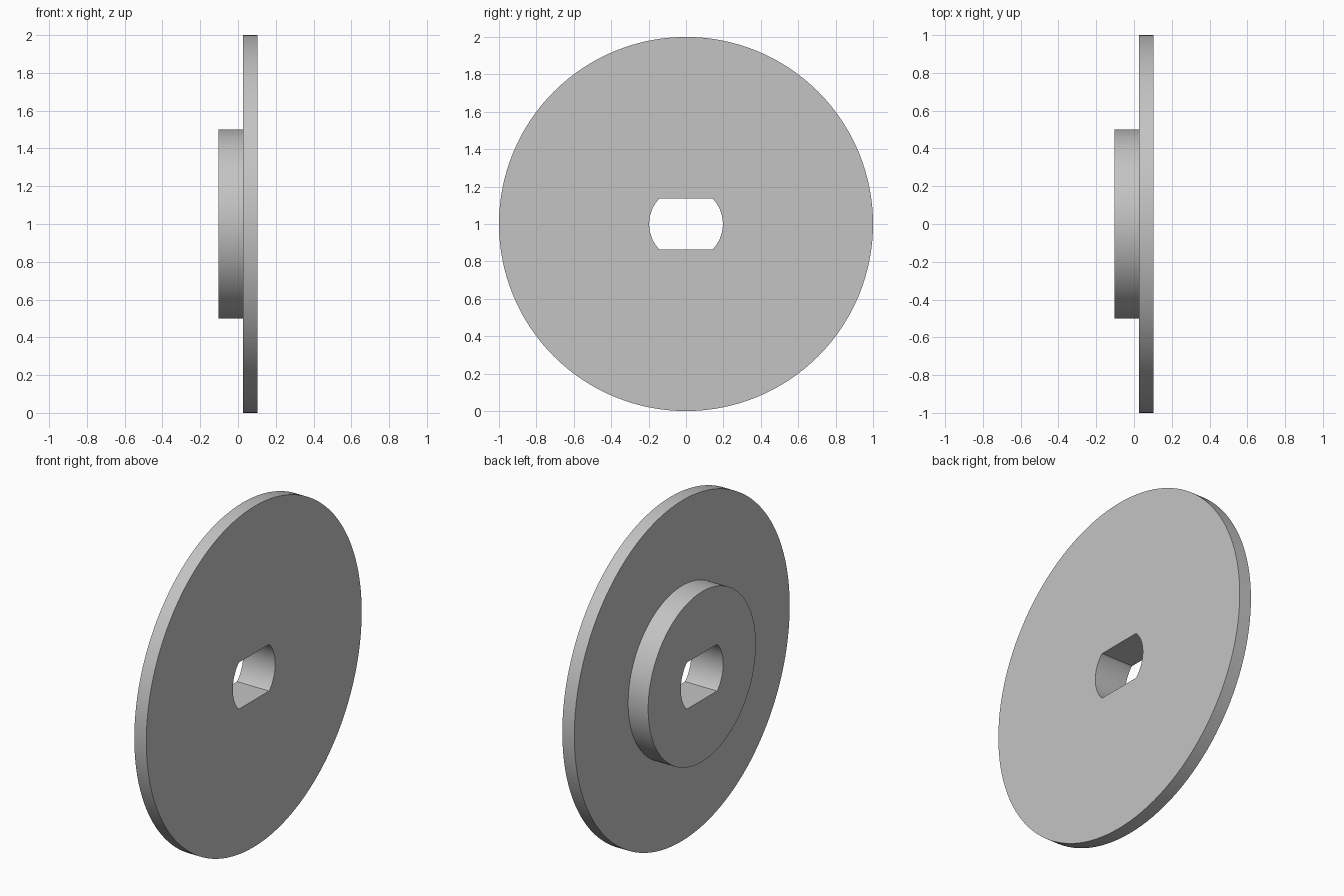
import bpy, bmesh
from math import sin, cos, pi, radians

if "Cube" in bpy.data.objects:
    bpy.data.objects.remove(bpy.data.objects["Cube"], do_unlink=True)

SEGMENTS = 128
BORE_RADIUS, BORE_HALF_HEIGHT = 0.197, 0.137
BACK, STEP, FRONT = -0.104, 0.026, 0.104   # along the x axle

grey = bpy.data.materials.new("plain grey")
grey.use_nodes = True
colour = (0.55, 0.55, 0.55, 1)
grey.diffuse_color = colour
grey.node_tree.nodes["Principled BSDF"].inputs["Base Color"].default_value = colour

bm = bmesh.new()


def ring(x, radius, limit=2.0):
    """Circle around the axle, cut flat above and below the limit."""
    verts = []
    for i in range(SEGMENTS):
        a = 2 * pi * i / SEGMENTS
        z = max(-limit, min(limit, radius * sin(a)))
        verts.append(bm.verts.new((x, radius * cos(a), 1 + z)))
    return verts


# Closed section: disc face, rim, disc back, hub wall, hub face, then the bore
rings = [
    ring(FRONT, BORE_RADIUS, BORE_HALF_HEIGHT),
    ring(FRONT, 1.0),
    ring(STEP, 1.0),
    ring(STEP, 0.5),
    ring(BACK, 0.5),
    ring(BACK, BORE_RADIUS, BORE_HALF_HEIGHT),
]
for a, b in zip(rings, rings[1:] + rings[:1]):
    for i in range(SEGMENTS):
        j = (i + 1) % SEGMENTS
        bm.faces.new((a[i], a[j], b[j], b[i]))
bmesh.ops.recalc_face_normals(bm, faces=bm.faces)

mesh = bpy.data.meshes.new("flanged_disc")
bm.to_mesh(mesh)
bm.free()
mesh.materials.append(grey)
disc = bpy.data.objects.new("flanged_disc", mesh)
bpy.context.collection.objects.link(disc)

# Smooth round walls, crisp edges
bpy.ops.object.select_all(action="DESELECT")
disc.select_set(True)
bpy.context.view_layer.objects.active = disc
bpy.ops.object.shade_smooth_by_angle(angle=radians(30))
